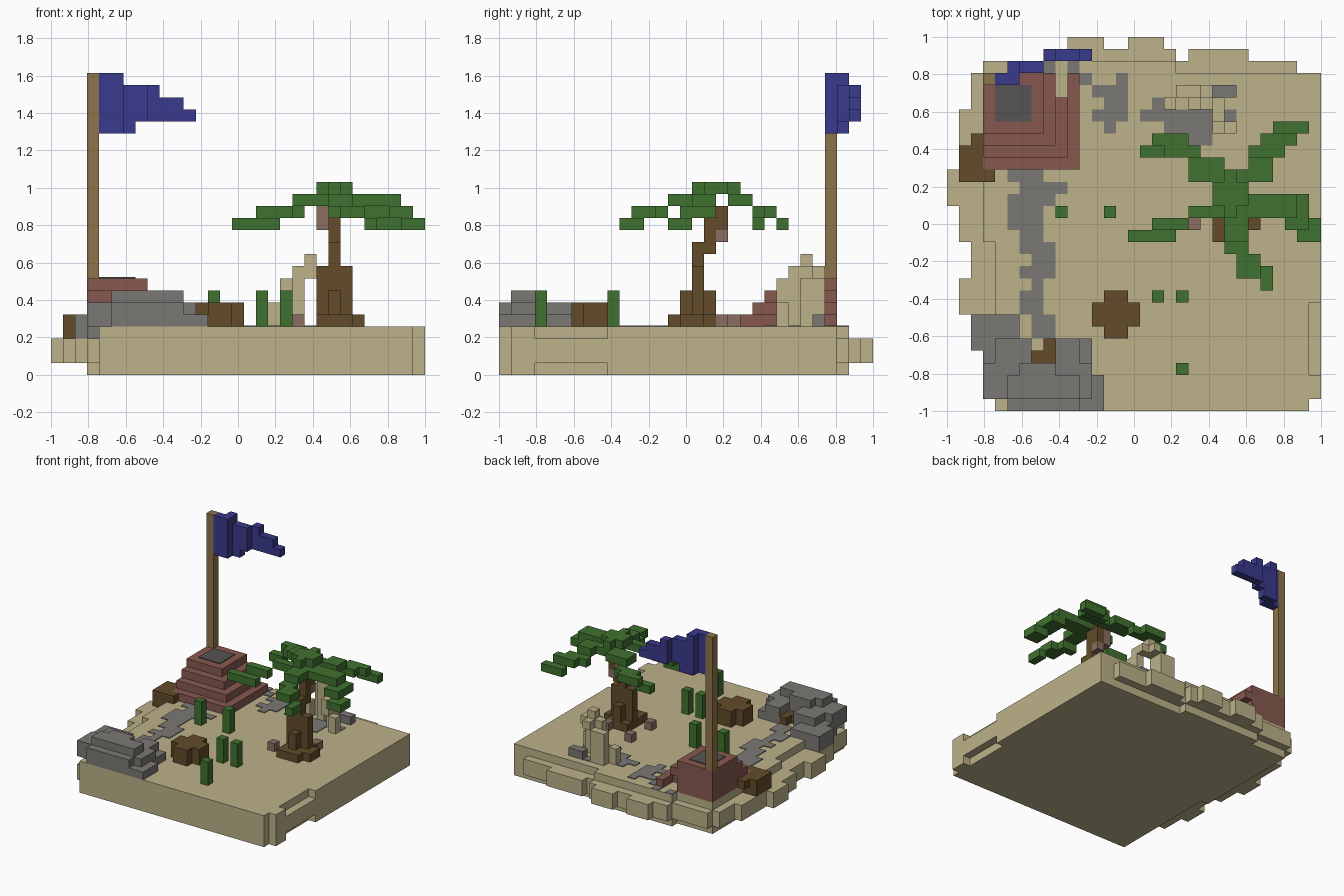
import bpy
import bmesh
from mathutils import Vector

UNIT = 2 / 31          # edge of one block
PLATE = 0.006          # thickness of painted ground plates

cube = bpy.data.objects.get("Cube")
if cube:
    bpy.data.objects.remove(cube, do_unlink=True)


def make_material(name, hex_code):
    """One flat colour, given as an sRGB hex code and stored as linear."""
    channels = [int(hex_code[n:n + 2], 16) / 255 for n in (0, 2, 4)]
    linear = [((c + 0.055) / 1.055) ** 2.4 for c in channels]
    material = bpy.data.materials.new(name)
    material.use_nodes = True
    material.diffuse_color = (*linear, 1)
    shader = material.node_tree.nodes["Principled BSDF"]
    shader.inputs["Base Color"].default_value = (*linear, 1)
    shader.inputs["Roughness"].default_value = 0.9
    return material


sand = make_material("sand", "BCB28A")
stone = make_material("grey stone", "7B7975")
slate = make_material("dark slate", "565453")
bark = make_material("dark wood", "624B2A")
leaf = make_material("leaf green", "3F712F")
cloth = make_material("blue cloth", "3A3A8D")
brick = make_material("red brick", "87594F")
timber = make_material("light timber", "8F754A")
husk = make_material("pinkish husk", "8A6D60")

AXES = [Vector(v) for v in ((1, 0, 0), (0, 1, 0), (0, 0, 1))]


def block_part(name, material, boxes, remove=(), plate_at=None):
    """Join block ranges (x0, x1, y0, y1, z0, z1) into one outer skin."""
    def fill(ranges):
        return {(x, y, z) for a, b, c, d, e, f in ranges
                for x in range(a, b) for y in range(c, d) for z in range(e, f)}

    cells = fill(boxes) - fill(remove)
    bm = bmesh.new()
    for cell in cells:
        centre = Vector(cell) + Vector((0.5, 0.5, 0.5))
        for n, axis in enumerate(AXES):
            side, up = AXES[n - 2] / 2, AXES[n - 1] / 2
            for sign in (-1, 1):
                if tuple(int(c) for c in Vector(cell) + axis * sign) in cells:
                    continue
                middle = centre + axis * sign / 2
                ring = [middle - side - up, middle + side - up,
                        middle + side + up, middle - side + up]
                bm.faces.new([bm.verts.new(p) for p in ring[::sign]])
    bmesh.ops.remove_doubles(bm, verts=bm.verts, dist=0.01)
    bmesh.ops.dissolve_limit(bm, angle_limit=0.01, verts=bm.verts, edges=bm.edges)
    for vert in bm.verts:
        vert.co *= UNIT
        if plate_at is not None:
            vert.co.z = plate_at * UNIT + (PLATE if vert.co.z > UNIT / 2 else 0)
        vert.co -= Vector((1, 1, 0))
    mesh = bpy.data.meshes.new(name)
    bm.to_mesh(mesh)
    bm.free()
    mesh.materials.append(material)
    part = bpy.data.objects.new(name, mesh)
    bpy.context.collection.objects.link(part)
    return part


def layer(bottom, top, areas):
    """Give flat areas (x0, x1, y0, y1) a shared height range."""
    return [(*area, bottom, top) for area in areas]


def columns(spots, bottom, top):
    """Single block posts."""
    return [(x, x + 1, y, y + 1, bottom, top) for x, y in spots]


# Ground: a wide ragged middle layer between two narrower ones
wide = [(4, 30, 0, 1), (3, 31, 1, 5), (2, 31, 5, 8), (1, 31, 8, 11),
        (2, 31, 11, 14), (1, 31, 14, 17), (0, 31, 17, 20), (1, 31, 20, 25),
        (2, 31, 25, 28), (3, 29, 28, 29), (8, 19, 29, 30), (20, 25, 29, 30),
        (10, 13, 30, 31), (15, 18, 30, 31)]
narrow = [(4, 30, 0, 1), (4, 31, 1, 3), (4, 30, 3, 9), (4, 31, 9, 14),
          (3, 31, 14, 28), (8, 19, 28, 29)]
block_part("ground", sand,
           layer(1, 3, wide) + layer(0, 1, narrow) + layer(3, 4, narrow))

# Grey trails painted on the ground, row by row
trail = []
row = 20
for start, end, depth in [(5, 8, 1), (6, 10, 1), (5, 9, 1), (5, 8, 2), (6, 8, 1),
                          (6, 9, 1), (7, 9, 1), (6, 9, 1), (7, 8, 1), (6, 8, 2),
                          (7, 9, 2)]:
    trail.append((start, end, row - depth, row))
    row -= depth
block_part("west_trail", stone, layer(0, 1, trail), plate_at=4)

patches = [(14, 15, 27, 28), (12, 15, 26, 27), (13, 15, 25, 26), (12, 15, 24, 25),
           (13, 14, 23, 24), (17, 19, 25, 26), (16, 20, 24, 25), (18, 22, 23, 24),
           (20, 24, 24, 25), (20, 22, 22, 23), (20, 24, 26, 27),
           (8, 9, 28, 29), (10, 11, 28, 29), (11, 12, 27, 28)]
block_part("north_trail", stone, layer(0, 1, patches), plate_at=4)

# Boulder heap with a timber-lined hollow on its inner side
block_part("boulders", stone,
           layer(3, 4, [(2, 4, 5, 8), (3, 4, 3, 5)])
           + layer(4, 5, [(2, 6, 5, 8), (5, 13, 0, 1), (3, 13, 1, 3), (3, 12, 3, 6)])
           + layer(5, 6, [(5, 11, 0, 1), (3, 12, 1, 4), (4, 11, 4, 6)])
           + layer(6, 7, [(5, 11, 1, 3), (6, 9, 3, 4)]),
           remove=[(7, 9, 4, 6, 4, 6)])
block_part("hollow_timber", bark, layer(4, 5, [(7, 9, 4, 5), (8, 9, 5, 6)]))

# Stepped brick base, flagpole and waving flag
steps = [(3, 11 - n, 20 + n, 28, 4 + n, 5 + n) for n in range(4)]
block_part("brick_base", brick, steps, remove=[(8, 10, 26, 28, 4, 6)])
block_part("base_cap", slate, [(4, 7, 24, 27, 0, 1)], plate_at=8)
block_part("flagpole", timber, [(3, 4, 27, 28, 8, 25)])

flag = []
for z, end in enumerate((7, 12, 11, 9, 6), start=20):
    for x in range(4, end):
        y = 27 if x < 5 else 28 if x < 8 else 29
        flag.append((x, x + 1, y, y + 1, z, z + 1))
flag.append((5, 6, 27, 28, 20, 25))
block_part("flag", cloth, flag)

# Wood pile beside the base, and a round stump
block_part("wood_pile", bark,
           layer(3, 5, [(1, 3, 19, 22)]) + layer(4, 5, [(2, 3, 22, 23), (3, 4, 19, 20)]))
block_part("stump", bark, layer(4, 6, [(12, 16, 7, 9), (13, 15, 6, 10)]))

# Palm trunk, leaning as it rises
block_part("palm_trunk", bark,
           layer(4, 5, [(22, 26, 15, 17), (22, 25, 14, 18)])
           + layer(5, 7, [(23, 24, 15, 18), (22, 25, 16, 17)])
           + layer(7, 9, [(22, 25, 16, 17)])
           + layer(9, 11, [(23, 24, 16, 17)])
           + layer(10, 15, [(23, 24, 17, 18)])
           + layer(12, 14, [(23, 24, 18, 19)]))

# Palm fronds, each dropping towards its tip
crown = [(22, 25, 17, 19), (23, 24, 16, 20)]
inner = [(20, 23, 19, 21), (23, 27, 19, 20), (25, 27, 20, 21), (24, 29, 16, 18),
         (20, 24, 16, 17), (23, 25, 14, 16)]
middle = [(18, 21, 21, 22), (17, 20, 22, 23), (25, 28, 21, 22), (26, 29, 22, 23),
          (28, 30, 15, 18), (17, 20, 15, 16), (23, 25, 13, 14), (24, 26, 11, 13)]
tips = [(16, 18, 21, 22), (27, 30, 23, 24), (29, 31, 14, 16), (15, 19, 14, 15),
        (26, 27, 10, 12)]
fronds = []
for height, areas in enumerate((tips, middle, inner, crown), start=12):
    fronds += layer(height, height + 1, areas)
block_part("palm_fronds", leaf, fronds)

# Coconuts on the tree and fallen on the ground
block_part("hanging_coconuts", husk,
           columns([(22, 18)], 12, 14) + columns([(23, 18)], 11, 12))
block_part("fallen_coconuts", husk, columns([(20, 15), (20, 19), (24, 18)], 4, 5))

# Upright green plants
for number, spot in enumerate([(9, 16), (13, 16), (17, 9), (19, 9), (19, 3)]):
    block_part(f"plant_{number + 1}", leaf, columns([spot], 4, 7))

# Broken sand arch and its surrounding posts
block_part("ruined_arch", sand,
           columns([(20, 25), (22, 24)], 4, 9) + columns([(21, 25)], 8, 10)
           + columns([(22, 25), (21, 26)], 8, 9) + columns([(19, 26)], 4, 8)
           + columns([(20, 26)], 4, 8) + columns([(22, 23)], 6, 8)
           + columns([(18, 25), (23, 23)], 4, 6))
block_part("ruin_rubble", stone, columns([(23, 26), (22, 26)], 4, 5))
